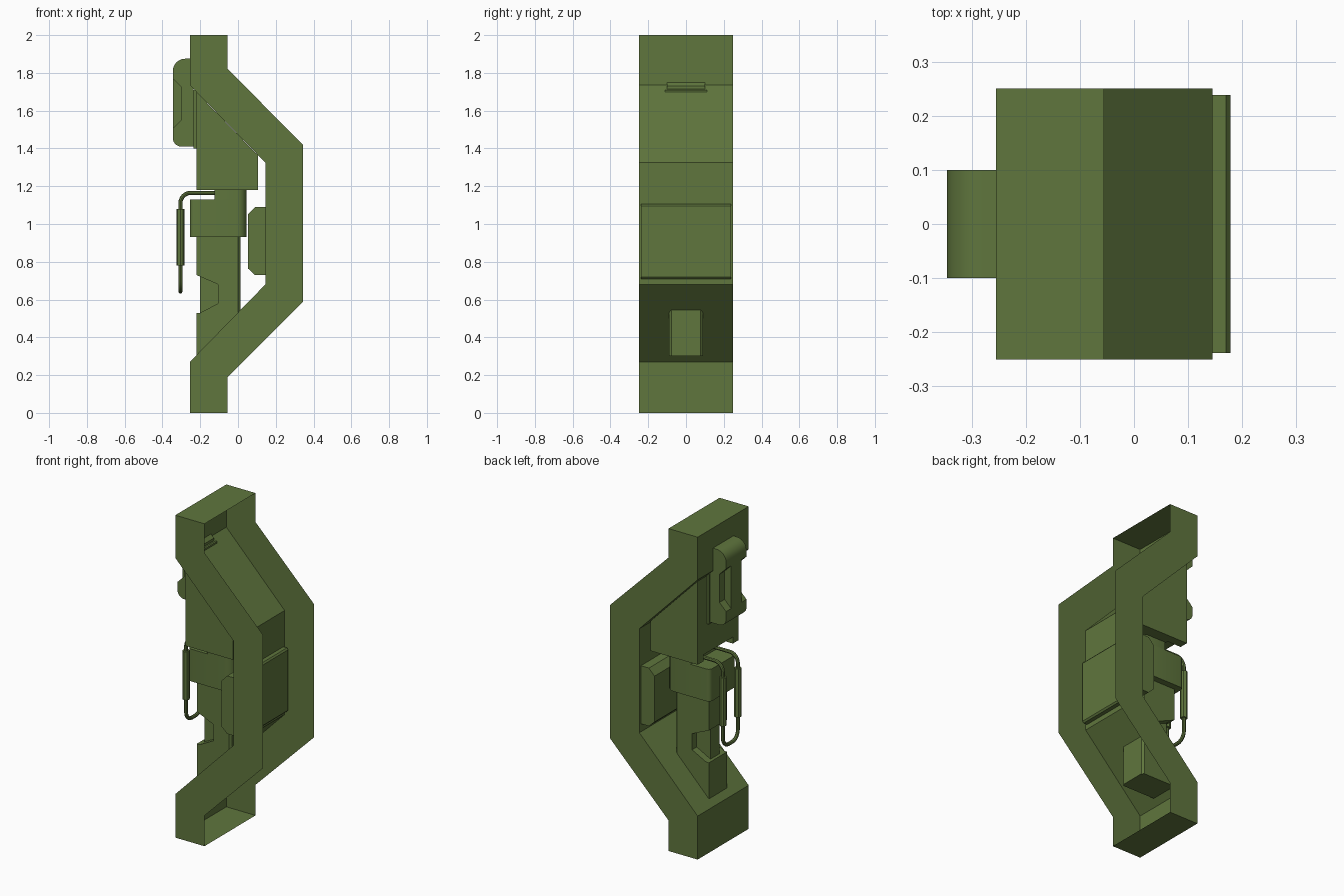
import bpy, bmesh, math
from mathutils import Vector

if "Cube" in bpy.data.objects:
    bpy.data.objects.remove(bpy.data.objects["Cube"])

green = bpy.data.materials.new("green_paint")
green.diffuse_color = (0.115, 0.18, 0.047, 1)
green.use_nodes = True
green.node_tree.nodes["Principled BSDF"].inputs["Base Color"].default_value = green.diffuse_color


def add(name, bm, smooth=False):
    me = bpy.data.meshes.new(name)
    bmesh.ops.recalc_face_normals(bm, faces=bm.faces)
    bm.to_mesh(me)
    bm.free()
    ob = bpy.data.objects.new(name, me)
    bpy.context.collection.objects.link(ob)
    me.materials.append(green)
    if smooth:
        shade(ob)
    return ob


def shade(ob):
    bpy.ops.object.select_all(action='DESELECT')
    ob.select_set(True)
    bpy.context.view_layer.objects.active = ob
    bpy.ops.object.shade_smooth_by_angle(angle=math.radians(35))


def prism(name, pts, lo, hi, axis='y', smooth=False):
    """Extrude an xz profile along y, or an xy plan along z."""
    bm = bmesh.new()
    def put(p, h):
        return (p[0], h, p[1]) if axis == 'y' else (p[0], p[1], h)
    a = [bm.verts.new(put(p, lo)) for p in pts]
    b = [bm.verts.new(put(p, hi)) for p in pts]
    bm.faces.new(a)
    bm.faces.new(b[::-1])
    n = len(pts)
    for i in range(n):
        j = (i + 1) % n
        bm.faces.new((a[i], b[i], b[j], a[j]))
    return add(name, bm, smooth)


def box(x0, x1, z0, z1):
    return [(x0, z0), (x1, z0), (x1, z1), (x0, z1)]


def arc(prev, p, nxt, r, n=6):
    """Round a right-angled corner."""
    prev, p, nxt = Vector(prev), Vector(p), Vector(nxt)
    a = p + (prev - p).normalized() * r
    b = p + (nxt - p).normalized() * r
    c = a + b - p
    return [c + (a - c) * math.cos(t) + (b - c) * math.sin(t)
            for t in (math.pi / 2 * i / n for i in range(n + 1))]


def cut(ob, cutters):
    for c in cutters:
        m = ob.modifiers.new("cut", 'BOOLEAN')
        m.operation, m.solver, m.object = 'DIFFERENCE', 'EXACT', c
        bpy.ops.object.select_all(action='DESELECT')
        bpy.context.view_layer.objects.active = ob
        ob.select_set(True)
        bpy.ops.object.modifier_apply(modifier=m.name)
        bpy.data.objects.remove(c, do_unlink=True)


# Bent channel frame: thin side plates, inner web and end caps, open on +x
outer = [(-.055, 0), (-.055, .19), (.345, .59), (.345, 1.42), (-.055, 1.82), (-.055, 2)]
inner = [(-.255, 2), (-.255, 1.735), (.145, 1.325), (.145, .68), (-.255, .27), (-.255, 0)]
profile = outer + inner
bm = bmesh.new()
sides = [[bm.verts.new((x, y, z)) for x, z in profile] for y in (-.25, .25)]
for s in sides:
    bm.faces.new(s)
for i in range(5, 12):
    j = (i + 1) % 12
    bm.faces.new((sides[0][i], sides[0][j], sides[1][j], sides[1][i]))
add("channel_frame", bm)

# Pad through the web, with its outer panel
prism("inner_pad", [(.145, .73), (.09, .73), (.052, .765), (.052, 1.05), (.09, 1.09), (.145, 1.09)],
      -.235, .235)
prism("outer_panel", [(.145, .71), (.17, .71), (.178, .72), (.178, 1.095), (.17, 1.105), (.145, 1.105)],
      -.238, .238)

# Upper wedge housing with a shallow notch for the bail
housing = prism("upper_housing", [(-.22, 1.18), (.105, 1.18), (.105, 1.364), (-.22, 1.698)], -.2, .2)
cut(housing, [prism("notch_cutter", box(-.3, -.125, 1.1, 1.22), -.145, .145)])
prism("back_plate", box(-.235, -.22, 1.40, 1.71), -.11, .11)

# Grip block with rounded outer corners and side finger recesses
tl, bl = (-.345, 1.875), (-.345, 1.41)
grip = prism("grip_block",
             [(-.235, 1.73), (-.255, 1.75), (-.255, 1.875)]
             + [tuple(v) for v in arc((-.255, 1.875), tl, bl, .065)]
             + [tuple(v) for v in arc(tl, bl, (-.235, 1.41), .045)]
             + [(-.235, 1.41)], -.1, .1)
recess = [(-.40, 1.825), (-.30, 1.725), (-.30, 1.55), (-.40, 1.45)]
cut(grip, [prism("recess_cutter", recess, *sorted((s * .05, s * .2))) for s in (-1, 1)])
shade(grip)

# Stem passing through the lower web, notched on both sides
stem = prism("stem", [(-.22, -.09), (0, -.09), (.012, -.078), (.012, .078), (0, .09), (-.22, .09)],
             .30, .95, 'z')
bite = [(-.30, .765), (-.22, .73), (-.105, .68), (-.105, .58), (-.20, .53), (-.30, .53)]
cutters = [prism("bite_cutter", bite, *sorted((s * .045, s * .2))) for s in (-1, 1)]
cutters.append(prism("face_cutter", box(-.3, -.2, .53, .73), -.06, .06))
cut(stem, cutters)

# Collar around the stem with rounded corners, plus the raised plug
def collar_plan(x0, r0):
    c = [(x0, -.13), (.045, -.13), (.045, .13), (x0, .13)]
    pts = []
    for i, r in enumerate((r0, .05, .05, r0)):
        pts += [tuple(v) for v in arc(c[i - 1], c[i], c[(i + 1) % 4], r, 5)]
    return pts

prism("collar", collar_plan(-.255, .025), .93, 1.13, 'z', True)
prism("collar_plug", collar_plan(-.125, .01), 1.13, 1.18, 'z', True)

# Wire bail: two legs joined at the bottom, bent into the collar at the top
def tube(name, pts, radius):
    cu = bpy.data.curves.new(name, 'CURVE')
    cu.dimensions = '3D'
    cu.bevel_depth, cu.bevel_resolution, cu.use_fill_caps = radius, 2, True
    sp = cu.splines.new('POLY')
    sp.points.add(len(pts) - 1)
    for q, p in zip(sp.points, pts):
        q.co = (*p, 1)
    ob = bpy.data.objects.new(name, cu)
    bpy.context.collection.objects.link(ob)
    bpy.ops.object.select_all(action='DESELECT')
    ob.select_set(True)
    bpy.context.view_layer.objects.active = ob
    bpy.ops.object.convert(target='MESH')
    ob = bpy.context.view_layer.objects.active
    ob.data.materials.clear()
    ob.data.materials.append(green)
    shade(ob)

corners = [(-.12, .073, 1.165), (-.305, .073, 1.165), (-.305, .073, .642),
           (-.305, -.073, .642), (-.305, -.073, 1.165), (-.12, -.073, 1.165)]
path = [Vector(corners[0])]
for i in range(1, 5):
    path += arc(corners[i - 1], corners[i], corners[i + 1], .055)
path.append(Vector(corners[-1]))
tube("wire_bail", path, .011)

# Sleeves on the bail legs
for side, y in (("left", .073), ("right", -.073)):
    tube("bail_sleeve_" + side, [(-.305, y, .78), (-.305, y, 1.08)], .021)
